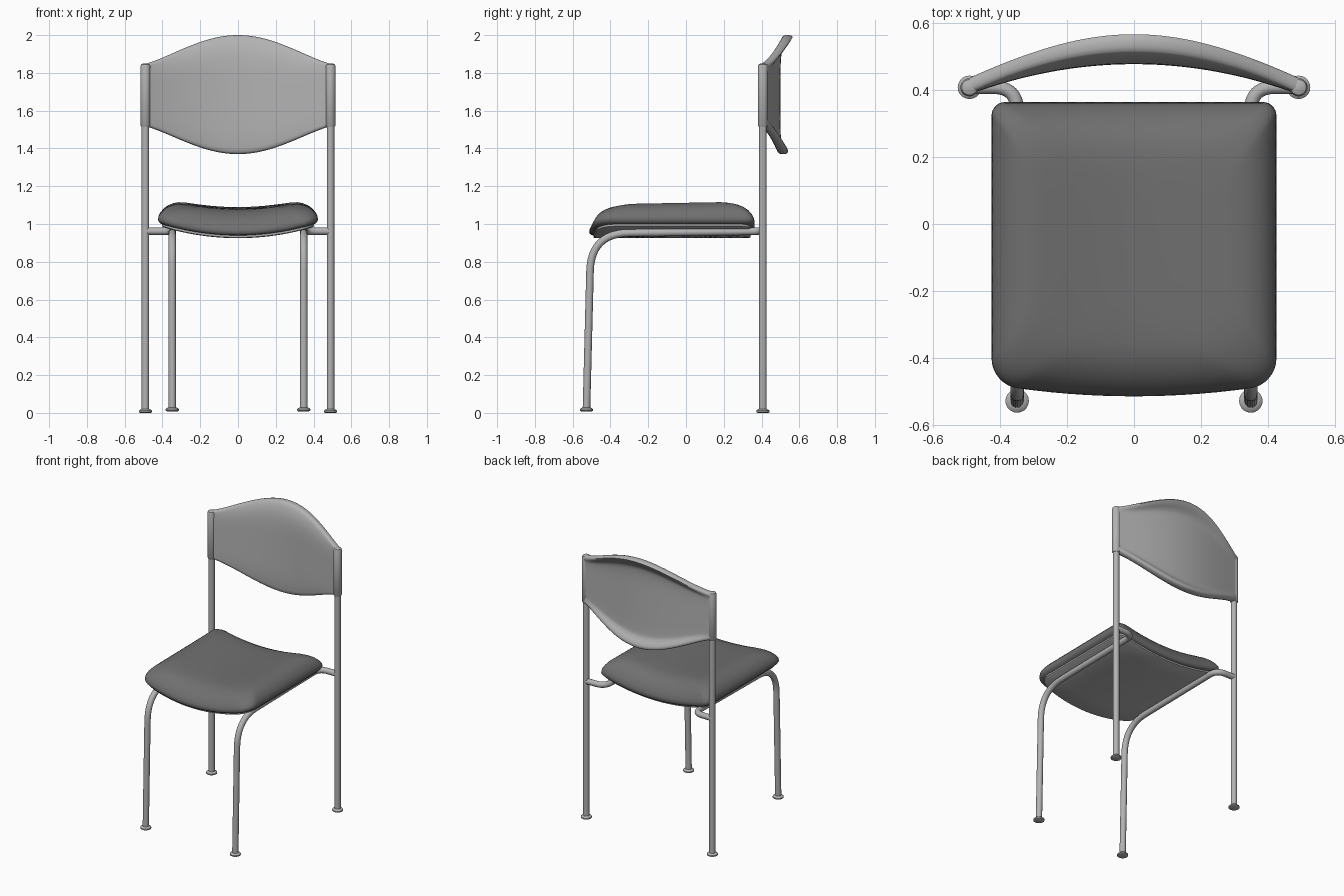
import bpy, bmesh, math
from mathutils import Vector

cube = bpy.data.objects.get("Cube")
if cube:
    bpy.data.objects.remove(cube, do_unlink=True)


def material(name, value):
    m = bpy.data.materials.new(name)
    m.use_nodes = True
    color = (value, value, value, 1)
    m.diffuse_color = color
    bsdf = m.node_tree.nodes["Principled BSDF"]
    bsdf.inputs["Base Color"].default_value = color
    bsdf.inputs["Roughness"].default_value = 0.6
    return m


frame_grey = material("frame grey", 0.45)
seat_grey = material("seat dark grey", 0.16)


def loft(name, rings, mat, angle=40):
    """Skin a list of equal closed rings and cap both ends."""
    bm = bmesh.new()
    loops = [[bm.verts.new(p) for p in ring] for ring in rings]
    n = len(loops[0])
    for a, b in zip(loops, loops[1:]):
        for i in range(n):
            j = (i + 1) % n
            bm.faces.new((a[i], a[j], b[j], b[i]))
    bm.faces.new(loops[0])
    bm.faces.new(loops[-1])
    bmesh.ops.recalc_face_normals(bm, faces=bm.faces)
    mesh = bpy.data.meshes.new(name)
    bm.to_mesh(mesh)
    bm.free()
    ob = bpy.data.objects.new(name, mesh)
    bpy.context.collection.objects.link(ob)
    mesh.materials.append(mat)
    bpy.ops.object.select_all(action='DESELECT')
    ob.select_set(True)
    bpy.context.view_layer.objects.active = ob
    bpy.ops.object.shade_smooth_by_angle(angle=math.radians(angle))


def circle(center, r, side, up, n=20):
    steps = [2 * math.pi * i / n for i in range(n)]
    return [center + side * r * math.cos(a) + up * r * math.sin(a) for a in steps]


def lathe(name, x, y, profile, mat):
    """Turn a (radius, height) profile about a vertical axis."""
    X, Y = Vector((1, 0, 0)), Vector((0, 1, 0))
    loft(name, [circle(Vector((x, y, z)), r, X, Y) for r, z in profile], mat)


def fillet(points, radii):
    """Round the inner corners of a path."""
    pts = [Vector(p) for p in points]
    path = [pts[0]]
    for a, p, b, d in zip(pts, pts[1:], pts[2:], radii):
        s = p + (a - p).normalized() * d
        e = p + (b - p).normalized() * d
        for i in range(13):
            t = i / 12
            path.append(s * (1 - t) ** 2 + p * 2 * t * (1 - t) + e * t * t)
    return path + [pts[-1]]


def tube(name, path, r, mat):
    rings, side = [], Vector((1, 0, 0))
    for i, p in enumerate(path):
        d = (path[min(i + 1, len(path) - 1)] - path[max(i - 1, 0)]).normalized()
        side = (side - d * side.dot(d)).normalized()
        rings.append(circle(p, r, side, d.cross(side)))
    loft(name, rings, mat)


def foot(name, x, y, z):
    lathe(name, x, y, [(0.028, z), (0.035, z + 0.004), (0.035, z + 0.012),
                       (0.028, z + 0.018), (0.02, z + 0.021)], frame_grey)


# Legs, feet and back sleeves on both sides
POST_Y = 0.407
for s, label in ((1, "left"), (-1, "right")):
    x = 0.49 * s
    lathe(label + "_rear_post", x, POST_Y, [(0.02, 0.01), (0.02, 1.84)], frame_grey)
    lathe(label + "_back_sleeve", x, POST_Y,
          [(0.022, 1.515), (0.027, 1.522), (0.027, 1.835), (0.023, 1.845), (0.012, 1.85)],
          frame_grey)
    foot(label + "_rear_foot", x, POST_Y, 0)
    fx = 0.348 * s
    path = fillet([(fx, -0.527, 0.02), (fx, -0.503, 0.95), (fx, POST_Y, 0.962),
                   (x, POST_Y, 0.962)], [0.2, 0.07])
    tube(label + "_front_leg", path, 0.02, frame_grey)
    foot(label + "_front_foot", fx, -0.527, 0.008)


# Seat outline: rounded rectangle with a bowed front edge and a dished height
def seat_ring(inset, z):
    w, back, front = 0.424 - inset, 0.363 - inset, -0.478 + inset
    pts = []
    for sx, sy, start, r in ((1, 1, 0, 0.04), (-1, 1, 90, 0.04),
                             (-1, -1, 180, 0.075), (1, -1, 270, 0.075)):
        r = min(r + inset * 0.4, 0.8 * w)
        cx, cy = sx * (w - r), (back - r if sy > 0 else front + r)
        for i in range(9):
            a = math.radians(start + 90 * i / 8)
            pts.append((cx + r * math.cos(a), cy + r * math.sin(a)))
    ring = []
    for i, (px, py) in enumerate(pts):
        qx, qy = pts[(i + 1) % len(pts)]
        cuts = 14 if i % 9 == 8 else 1
        for k in range(cuts):
            x = px + (qx - px) * k / cuts
            y = py + (qy - py) * k / cuts
            y -= 0.035 * (1 - (x / 0.42) ** 2) * max(0, -y / 0.475)
            tilt = 0.16 * y * max(0, z - 0.96)
            ring.append((x, y, z + tilt + 0.045 * (x / 0.35) ** 2))
    return ring


cushion = [(0.38, 0.938), (0.2, 0.938), (0.03, 0.938), (0.01, 0.942), (0, 0.955), (0.003, 0.975),
           (0.013, 0.997), (0.03, 1.022), (0.052, 1.044), (0.08, 1.063), (0.11, 1.076),
           (0.15, 1.083), (0.21, 1.086), (0.28, 1.087), (0.34, 1.087), (0.39, 1.087)]
loft("seat_cushion", [seat_ring(i, z) for i, z in cushion], seat_grey, 60)
plate = [(0.38, 0.925), (0.28, 0.925), (0.15, 0.925), (0.03, 0.925), (0.022, 0.929), (0.022, 0.945)]
loft("seat_base_plate", [seat_ring(i, z) for i, z in plate], frame_grey)


# Curved backrest with a rounded lip along the top and bottom edges
def back_section(x):
    c = max(0, math.cos(math.pi / 2 * x / 0.505)) ** 1.3
    low, high = 1.52 - 0.15 * c, 1.845 + 0.155 * c
    edge = abs(x / 0.49)
    arc = 0.476 - 0.09 * edge ** 2
    front, rear = [], []
    steps = 32
    for i in range(steps + 1):
        v = i / steps
        e = abs(2 * v - 1)
        flare = (0.034 if v > 0.5 else 0.01) * c ** 0.7 * e ** 5
        lip = min(1, max(0, (e - 0.78) / 0.18))
        lip = lip * lip * (3 - 2 * lip)
        y = arc + flare
        thick = 0.024 + 0.02 * edge ** 4 + 0.031 * lip * c ** 0.6
        z = low + 0.01 + (high - low - 0.02) * v
        front.append((x, y, z))
        rear.append((x, y + thick, z))

    # Crown that rounds off the edge between the two faces
    def crown(i, z):
        (_, a, z0), (_, b, _) = front[i], rear[i]
        return [(x, a + (b - a) * t, z0 + (z - z0) * h)
                for t, h in ((0.12, 0.65), (0.35, 1), (0.65, 1), (0.88, 0.65))]
    return front + crown(-1, high) + rear[::-1] + crown(0, low)[::-1]


loft("backrest", [back_section(0.49 * i / 24) for i in range(-24, 25)], frame_grey, 60)
